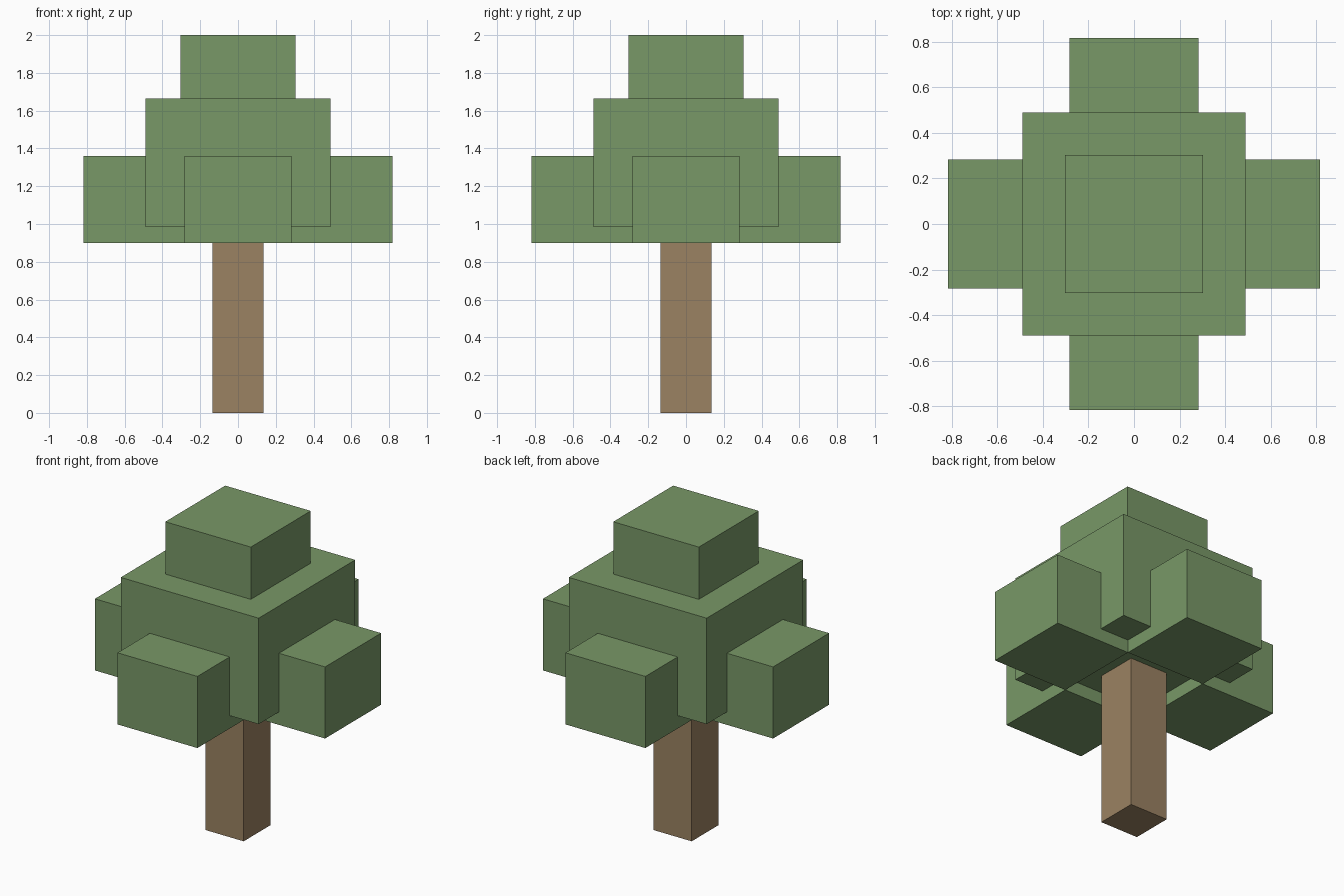
import bpy
from math import cos, sin, pi

cube = bpy.data.objects.get("Cube")
if cube:
    bpy.data.objects.remove(cube, do_unlink=True)


def material(name, rgb):
    mat = bpy.data.materials.new(name)
    mat.use_nodes = True
    color = (*rgb, 1.0)
    mat.diffuse_color = color
    mat.node_tree.nodes["Principled BSDF"].inputs["Base Color"].default_value = color
    return mat


def block(name, half, bottom, top, mat, center=(0, 0), half_y=None):
    """Axis-aligned box standing between two heights."""
    half_y = half_y or half
    bpy.ops.mesh.primitive_cube_add(size=2, location=(*center, (bottom + top) / 2))
    obj = bpy.context.object
    obj.name = obj.data.name = name
    obj.scale = (half, half_y, (top - bottom) / 2)
    bpy.ops.object.transform_apply(location=False, rotation=False, scale=True)
    obj.data.materials.append(mat)
    return obj


leaf = material("leaf green", (0.19, 0.314, 0.136))
bark = material("bark brown", (0.328, 0.223, 0.122))

# Trunk and central crown
crown_bottom, crown_top = 0.983, 1.664
block("trunk", 0.135, 0, crown_bottom, bark)
block("crown_middle", 0.49, crown_bottom, crown_top, leaf)
block("crown_top", 0.304, crown_top, 2.0, leaf)

# Four foliage blocks around the crown
inner, outer = 0.284, 0.818
reach, depth = (inner + outer) / 2, (outer - inner) / 2
for i, side in enumerate(("left", "back", "right", "front")):
    a = i * pi / 2
    hx, hy = (depth, inner) if i % 2 == 0 else (inner, depth)
    block(f"foliage_{side}", hx, 0.9, 1.36, leaf,
          (reach * cos(a), reach * sin(a)), hy)
